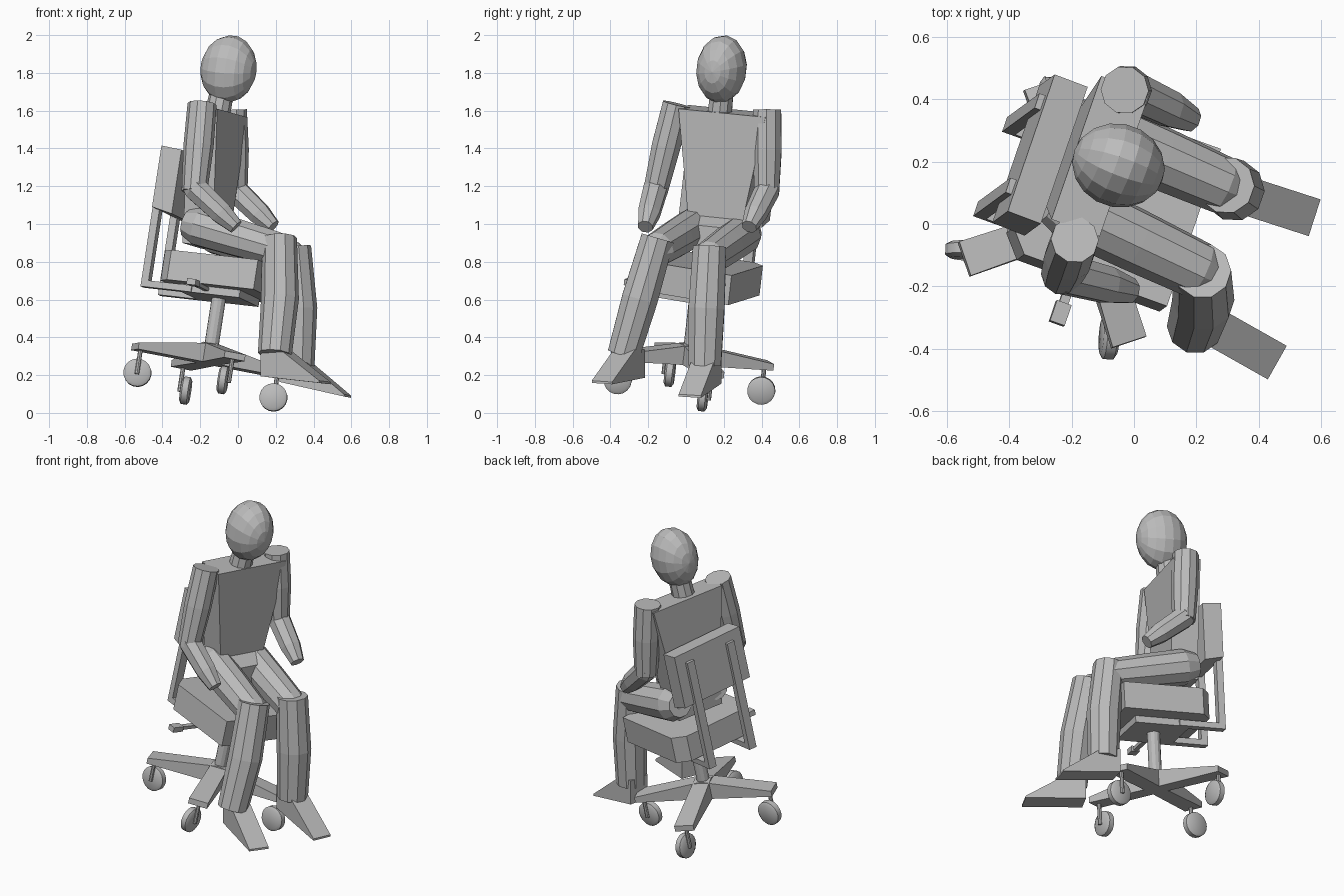
import bpy, bmesh, math
from mathutils import Vector, Matrix

if "Cube" in bpy.data.objects:
    bpy.data.objects.remove(bpy.data.objects["Cube"])

grey = bpy.data.materials.new("plain grey")
grey.use_nodes = True
grey.diffuse_color = (0.5, 0.5, 0.5, 1)
grey.node_tree.nodes["Principled BSDF"].inputs["Base Color"].default_value = (0.5, 0.5, 0.5, 1)

# Tilted frame of the chair: forward, left, up, from the underside of the base
UP = Vector((0.154, 0.113, 1)).normalized()
FWD = Vector((0.94, -0.34, -0.106)).normalized()
LEFT = UP.cross(FWD).normalized()
ORIGIN = Vector((-0.155, 0.015, 0.26))


def loc(f, l, u):
    return ORIGIN + FWD * f + LEFT * l + UP * u


def finish(name, bm):
    bmesh.ops.recalc_face_normals(bm, faces=bm.faces)
    mesh = bpy.data.meshes.new(name)
    bm.to_mesh(mesh)
    bm.free()
    mesh.materials.append(grey)
    obj = bpy.data.objects.new(name, mesh)
    bpy.context.collection.objects.link(obj)
    return obj


def hull(name, points):
    """Convex solid around the given points."""
    bm = bmesh.new()
    for p in points:
        bm.verts.new(p)
    bmesh.ops.convex_hull(bm, input=bm.verts)
    bmesh.ops.dissolve_limit(bm, angle_limit=0.02, verts=bm.verts, edges=bm.edges)
    return finish(name, bm)


def box(name, f, l, u):
    """Box in the chair frame from (low, high) ranges."""
    return hull(name, [loc(a, b, c) for a in f for b in l for c in u])


def tube(name, points, radii, sides=10, ref=FWD):
    """Capped faceted tube through the points."""
    pts = [Vector(p) for p in points]
    bm = bmesh.new()
    rings = []
    for i, (p, r) in enumerate(zip(pts, radii)):
        t = (pts[min(i + 1, len(pts) - 1)] - pts[max(i - 1, 0)]).normalized()
        a = (ref - t * ref.dot(t)).normalized()
        b = t.cross(a)
        angles = [math.tau * (k + 0.5) / sides for k in range(sides)]
        rings.append([bm.verts.new(p + (a * math.cos(q) + b * math.sin(q)) * r) for q in angles])
    for lo, hi in zip(rings, rings[1:]):
        for k in range(sides):
            n = (k + 1) % sides
            bm.faces.new((lo[k], lo[n], hi[n], hi[k]))
    bm.faces.new(rings[0])
    bm.faces.new(rings[-1])
    return finish(name, bm)


# Four-spoke base; each caster hangs beside a single rod and is swivelled
for i, extra in enumerate((0, 0.035, 0, 0)):
    ang = math.radians(38 + 90 * i)
    c, s = math.cos(ang), math.sin(ang)

    def polar(r, t, u):
        return loc(r * c - t * s, r * s + t * c, u)

    hull(f"base_spoke_{i + 1}",
         [polar(0, t, u) for t in (-0.05, 0.05) for u in (0, 0.11)]
         + [polar(0.42 + extra, t, u) for t in (-0.058, 0.058) for u in (0, 0.035)])
    swivel = ang + math.radians(68)
    axle = FWD * math.cos(swivel) + LEFT * math.sin(swivel)
    hub = polar(0.375 + extra, -0.03, -0.115)
    wheel = tube(f"caster_wheel_{i + 1}",
                 [hub + axle * t for t in (-0.026, -0.016, 0.016, 0.026)],
                 (0.058, 0.074, 0.074, 0.058), 18, UP)
    bpy.context.view_layer.objects.active = wheel
    wheel.select_set(True)
    bpy.ops.object.shade_smooth_by_angle(angle=math.radians(40))
    wheel.select_set(False)
    tube(f"caster_rod_{i + 1}", [hub + axle * 0.032 - UP * 0.01, hub + axle * 0.032 + UP * 0.125],
         (0.012, 0.012), 8)

# Column, seat plate, lever
tube("column", [loc(0, 0, 0.05), loc(0, 0, 0.38)], (0.038, 0.038), 12)
box("seat_plate", (-0.17, 0.17), (-0.16, 0.16), (0.35, 0.39))
box("lever", (-0.035, -0.005), (-0.35, 0), (0.365, 0.385))
box("lever_knob", (-0.045, 0.005), (-0.41, -0.34), (0.36, 0.392))

# Seat cushion with chamfered rear corners
outline = [(0.28, 0.27), (-0.21, 0.27), (-0.27, 0.2)]
hull("seat", [loc(f, side * l + 0.008, u) for f, l in outline for side in (-1, 1) for u in (0.39, 0.55)])

# Backrest on two bent bars
hull("backrest", [loc(f, l, u) for l in (-0.235, 0.235)
                  for f, u in ((-0.365, 0.77), (-0.25, 0.745), (-0.25, 1.09), (-0.365, 1.1))])
for side, word in ((-1, "right"), (1, "left")):
    span = sorted((side * 0.12, side * 0.17))
    box(f"back_bar_{word}", (-0.385, -0.345), span, (0.35, 1.04))
    box(f"under_bar_{word}", (-0.385, -0.1), span, (0.35, 0.385))

# Torso, pelvis, neck and head
depth = Vector((-0.155, 0.055, 0.02))
top = [Vector((-0.11, -0.04, 1.61)), Vector((0.05, 0.42, 1.565))]
waist = [Vector((-0.13, 0.01, 1.05)), Vector((-0.03, 0.30, 1.02))]
hull("torso", [p + d for p in top + waist for d in (Vector(), depth)])
drop = Vector((-0.01, -0.01, -0.17))
hull("pelvis", [p + d + e for p in waist for d in (FWD * 0.08, depth) for e in (drop, Vector((0, 0, -0.04)))]
     + [p + d for p in waist for d in (Vector(), depth)])
tube("neck", [(-0.115, 0.175, 1.55), (-0.085, 0.19, 1.70)], (0.068, 0.064), 10)

bm = bmesh.new()
bmesh.ops.create_uvsphere(bm, u_segments=14, v_segments=9, radius=1)
axes = Matrix((LEFT * 0.133, UP * 0.182, FWD * 0.15)).transposed().to_4x4()
bmesh.ops.transform(bm, matrix=Matrix.Translation((-0.05, 0.188, 1.82)) @ axes, verts=bm.verts)
finish("head", bm)


def leg(word, hip, knee, ankle, heel, toe):
    hip, knee, ankle = Vector(hip), Vector(knee), Vector(ankle)
    heel, toe = Vector(heel), Vector(toe)
    along = (knee - hip).normalized()
    tube(f"thigh_{word}", [hip - along * 0.08, hip, (hip + knee) / 2, knee, knee + along * 0.05],
         (0.075, 0.106, 0.102, 0.094, 0.07), 10, UP)
    bow = (knee + ankle) / 2 + FWD * 0.018 + UP * 0.02
    tube(f"shin_{word}", [knee + Vector((0.01, 0, 0.06)), bow, ankle], (0.092, 0.1, 0.09), 10)
    # Wedge-shaped foot
    way = (toe - heel).normalized()
    across = Vector((-way.y, way.x, -0.06)).normalized() * 0.062
    rise = Vector((0, 0, 1))
    sole = [heel, toe, heel + rise * 0.15, heel + way * 0.1 + rise * 0.165, toe + rise * 0.012]
    hull(f"foot_{word}", [p + across * k for p in sole for k in (-1, 1)])


leg("right", (-0.2, 0.045, 0.985), (0.21, -0.15, 0.865), (0.195, -0.33, 0.31),
    (0.15, -0.27, 0.19), (0.46, -0.445, 0.155))
leg("left", (-0.12, 0.3, 0.945), (0.285, 0.125, 0.82), (0.315, 0.1, 0.25),
    (0.24, 0.13, 0.16), (0.58, 0.02, 0.083))


def arm(word, shoulder, elbow, tip):
    shoulder, elbow, tip = Vector(shoulder), Vector(elbow), Vector(tip)
    along = (tip - elbow).normalized()
    tube(f"upper_arm_{word}", [shoulder, (shoulder + elbow) / 2, elbow - UP * 0.02], (0.077, 0.08, 0.068))
    tube(f"forearm_{word}", [elbow - along * 0.05, elbow, elbow.lerp(tip, 0.65), tip],
         (0.048, 0.068, 0.062, 0.042), 8, UP)


arm("right", (-0.19, -0.05, 1.635), (-0.228, -0.16, 1.19), (-0.01, -0.215, 0.985))
arm("left", (-0.03, 0.43, 1.605), (-0.015, 0.43, 1.18), (0.185, 0.335, 0.985))
